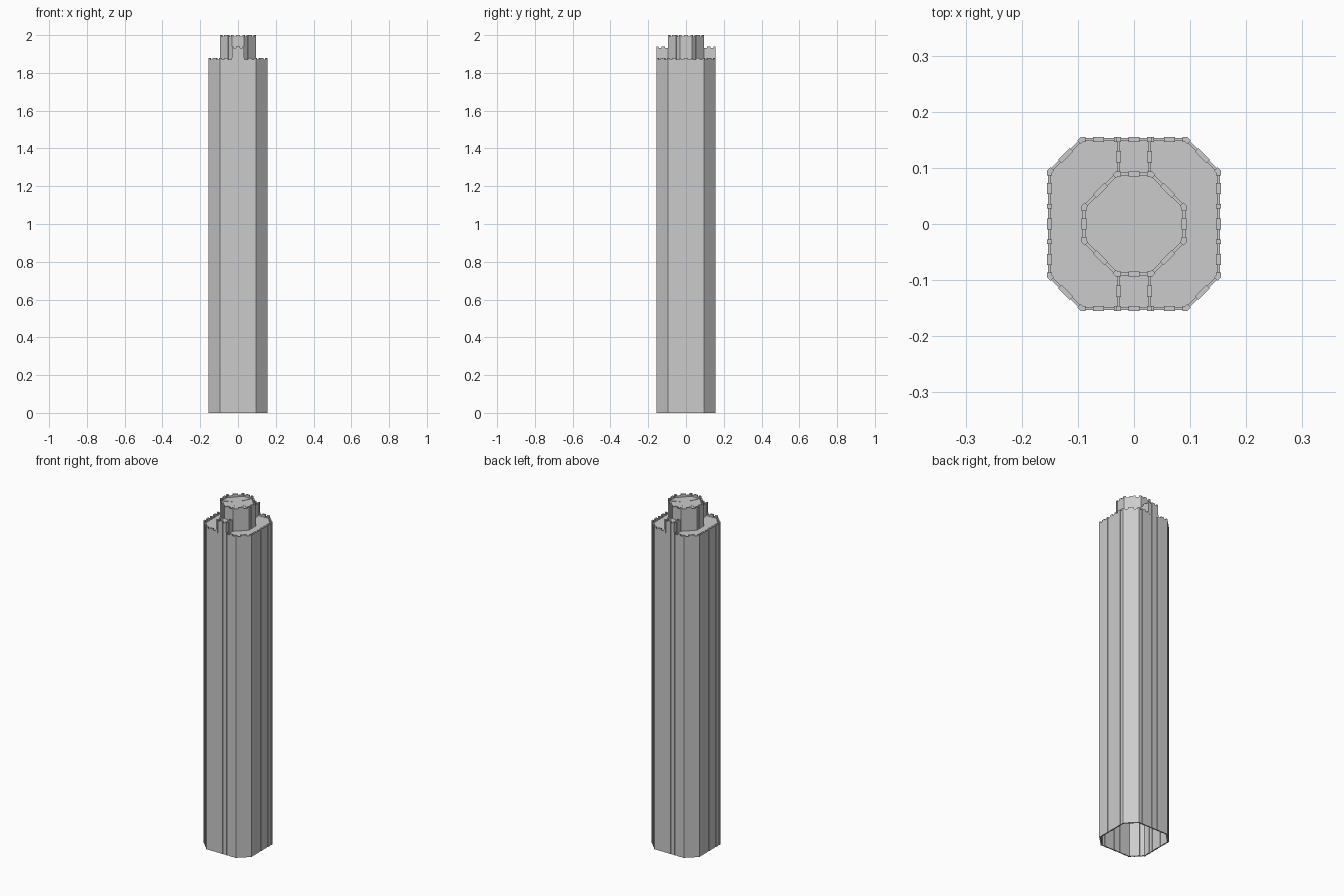
import bpy, bmesh
from mathutils import Vector

if "Cube" in bpy.data.objects:
    bpy.data.objects.remove(bpy.data.objects["Cube"])

T = 0.009      # post depth
R = 0.0018     # panel recess behind the posts
DROP = 0.008   # panel top below post top


def prism(bm, pts, z0, z1):
    lo = [bm.verts.new((p.x, p.y, z0)) for p in pts]
    hi = [bm.verts.new((p.x, p.y, z1)) for p in pts]
    n = len(pts)
    bm.faces.new(hi)
    bm.faces.new(lo[::-1])
    for i in range(n):
        j = (i + 1) % n
        bm.faces.new((lo[i], lo[j], hi[j], hi[i]))


def inset(pts, d):
    # mitred inward offset of a counter-clockwise outline
    out = []
    for i, p in enumerate(pts):
        u = (p - pts[i - 1]).normalized()
        v = (pts[(i + 1) % len(pts)] - p).normalized()
        a, b = Vector((-u.y, u.x)), Vector((-v.y, v.x))
        out.append(p + (a + b) * d / (1 + a.dot(b)))
    return out


def finish(bm, name):
    bmesh.ops.recalc_face_normals(bm, faces=bm.faces)
    me = bpy.data.meshes.new(name)
    bm.to_mesh(me)
    bm.free()
    bpy.context.collection.objects.link(bpy.data.objects.new(name, me))


def walls(name, outline, z0, z1, modules=None, skip=()):
    # recessed panels, corner posts and pilasters on every side
    pts = [Vector(p) for p in outline]
    inn, pa, pb = inset(pts, T), inset(pts, R), inset(pts, T - R)
    bm = bmesh.new()
    n = len(pts)
    for i in range(n):
        if i in skip:
            continue
        j = (i + 1) % n
        d = pts[j] - pts[i]
        length = d.length
        u = d.normalized()
        nrm = Vector((-u.y, u.x)) * T
        prism(bm, [pa[i], pa[j], pb[j], pb[i]], z0, z1 - DROP)

        def post(c, w):
            p, q = pts[i] + u * (c - w / 2), pts[i] + u * (c + w / 2)
            prism(bm, [p, q, q + nrm, p + nrm], z0, z1)
        e = 0.009
        prism(bm, [pts[i], pts[i] + u * e, pts[i] + u * e + nrm, inn[i]], z0, z1)
        prism(bm, [pts[j] - u * e, pts[j], inn[j], pts[j] - u * e + nrm], z0, z1)
        k = modules[i] if modules else 1
        for m in range(k):
            post(length * (m + 0.5) / k, 0.03 if length > 0.08 and k == 1 else 0.02)
            if m:
                post(length * m / k, 0.008)
    finish(bm, name)


def roof(name, outline, z):
    bm = bmesh.new()
    bm.faces.new([bm.verts.new((p.x, p.y, z))
                  for p in inset([Vector(p) for p in outline], T / 2)])
    finish(bm, name)


def octagon(r, s):
    return [(s, -r), (r, -s), (r, s), (s, r), (-s, r), (-r, s), (-r, -s), (-s, -r)]


# main shaft, open underneath
shaft = octagon(0.155, 0.095)
walls("shaft_walls", shaft, 0, 1.88, [1, 3] * 4)
roof("shaft_roof", shaft, 1.864)

# raised core
core = octagon(0.094, 0.032)
walls("core_walls", core, 1.864, 2.0)
roof("core_roof", core, 1.983)

# wedges on the core roof
bm = bmesh.new()
for v in (Vector((1, 0)), Vector((0, 1)), Vector((-1, 0)), Vector((0, -1))):
    w = Vector((-v.y, v.x)) * 0.026
    prism(bm, [v * 0.034, v * 0.086 - w, v * 0.086 + w], 1.983, 1.985)
finish(bm, "roof_wedges")

# front and back wings, open towards the core
back = [(-0.032, 0.085), (0.032, 0.085), (0.032, 0.155), (-0.032, 0.155)]
front = [(-x, -y) for x, y in back]
for name, o in (("front", front), ("back", back)):
    walls(name + "_wing_walls", o, 1.864, 1.94, skip=(0,))
    roof(name + "_wing_roof", o, 1.924)
